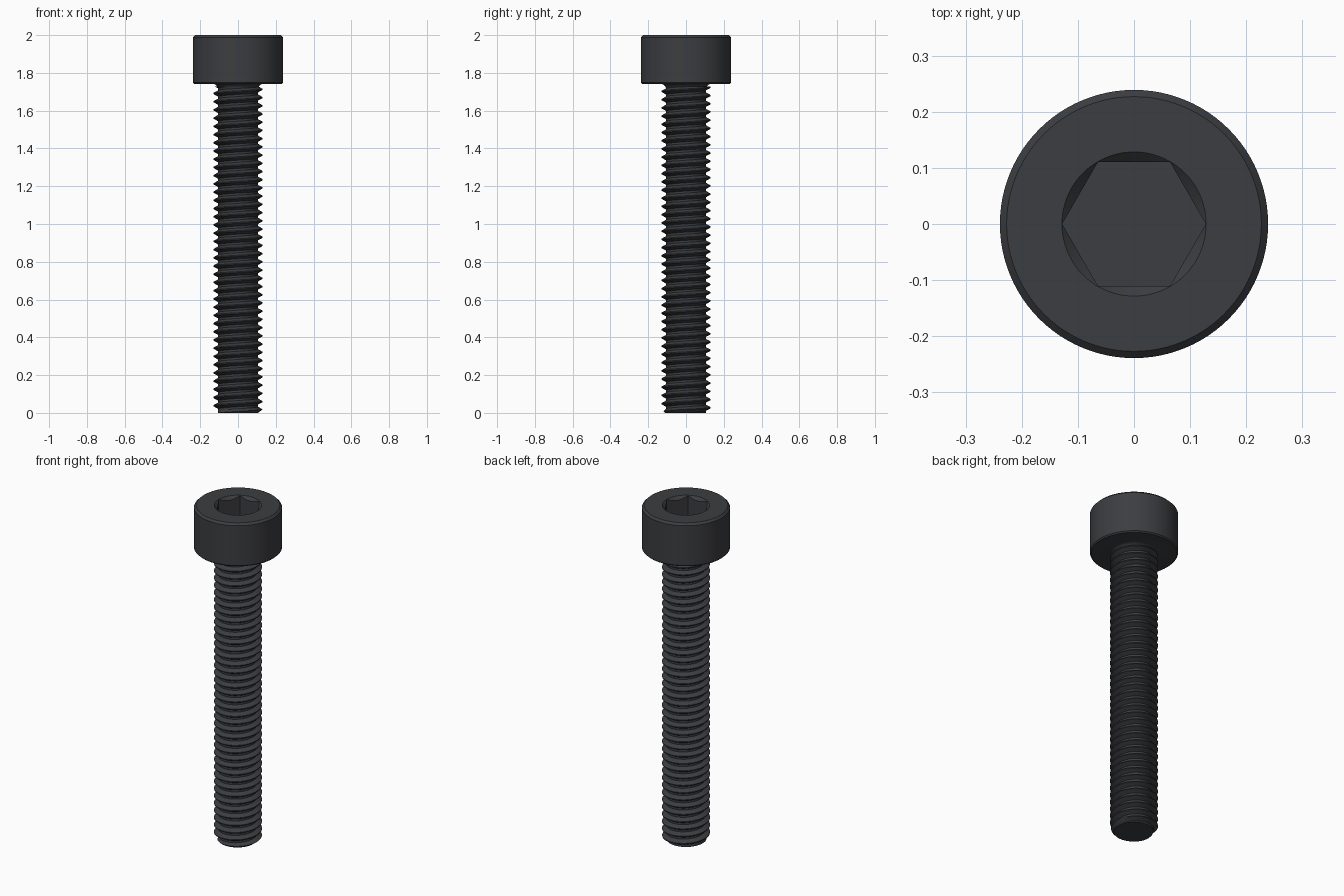
import bpy, bmesh, math

if "Cube" in bpy.data.objects:
    bpy.data.objects.remove(bpy.data.objects["Cube"])

HEAD_Z, TOP = 1.742, 2.0
PITCH, MAJOR, MINOR = 0.0435, 0.13, 0.105
STEPS = 64

black = bpy.data.materials.new("black_steel")
black.diffuse_color = (0.045, 0.047, 0.052, 1)
black.use_nodes = True
black.node_tree.nodes["Principled BSDF"].inputs["Base Color"].default_value = black.diffuse_color


def finish(name, bm):
    bmesh.ops.recalc_face_normals(bm, faces=bm.faces[:])
    mesh = bpy.data.meshes.new(name)
    bm.to_mesh(mesh)
    bm.free()
    ob = bpy.data.objects.new(name, mesh)
    bpy.context.collection.objects.link(ob)
    mesh.materials.append(black)
    return ob


def lathe(name, profile, segments):
    """Closed solid from (radius, z) points, capped at both ends."""
    bm = bmesh.new()
    rings = [[bm.verts.new((r * math.cos(2 * math.pi * i / segments),
                            r * math.sin(2 * math.pi * i / segments), z))
              for i in range(segments)] for r, z in profile]
    for a, b in zip(rings, rings[1:]):
        for i in range(segments):
            j = (i + 1) % segments
            bm.faces.new((a[i], a[j], b[j], b[i]))
    bm.faces.new(rings[0])
    bm.faces.new(rings[-1])
    return finish(name, bm)


def smooth(ob, degrees):
    bpy.ops.object.select_all(action='DESELECT')
    ob.select_set(True)
    bpy.context.view_layer.objects.active = ob
    bpy.ops.object.shade_smooth_by_angle(angle=math.radians(degrees))


# Head with chamfered rims and a small fillet down to the shank
fillet = [(MINOR + 0.03 * (1 - math.sin(a)), HEAD_Z - 0.03 * (1 - math.cos(a)))
          for a in (math.radians(d) for d in (90, 67, 45, 22, 0))]
head = lathe("head", fillet + [(0.232, HEAD_Z), (0.239, HEAD_Z + 0.007),
                               (0.239, TOP - 0.012), (0.227, TOP)], 96)

# Hex socket with a conical lead-in
cutters = [lathe("socket_lead_in", [(0.1, TOP - 0.0285), (0.1485, TOP + 0.02)], 96),
           lathe("socket_hex", [(0.128, TOP - 0.125), (0.128, TOP + 0.05)], 6)]
bpy.context.view_layer.objects.active = head
for c in cutters:
    mod = head.modifiers.new(c.name, 'BOOLEAN')
    mod.operation, mod.solver, mod.object = 'DIFFERENCE', 'EXACT', c
    bpy.ops.object.modifier_apply(modifier=mod.name)
for c in cutters:
    bpy.data.objects.remove(c)
smooth(head, 25)

# Threaded shank: helical sheet of a V profile, trimmed flat at both ends
profile = [(MINOR, 0.0), (MAJOR, 0.3125), (MAJOR, 0.4375), (MINOR, 0.75)]
bm = bmesh.new()
cols = []
for i in range(STEPS * 43):
    a = 2 * math.pi * i / STEPS
    col = []
    for r, f in profile:
        z = PITCH * (i / STEPS + f - 2)
        r = min(r, max(MINOR, 0.11 + z))  # end chamfer
        col.append(bm.verts.new((r * math.cos(a), r * math.sin(a), z)))
    cols.append(col)
for i in range(len(cols) - 1):
    a, b = cols[i], cols[i + 1]
    for k in range(3):
        bm.faces.new((a[k], b[k], b[k + 1], a[k + 1]))
    if i + 1 + STEPS < len(cols):
        c, d = cols[i + STEPS], cols[i + 1 + STEPS]
        bm.faces.new((a[3], b[3], d[0], c[0]))
for z, n in ((0.0, -1), (HEAD_Z - 0.015, 1)):
    bmesh.ops.bisect_plane(bm, geom=bm.verts[:] + bm.edges[:] + bm.faces[:],
                           plane_co=(0, 0, z), plane_no=(0, 0, n), clear_outer=True)
bmesh.ops.holes_fill(bm, edges=[e for e in bm.edges if e.is_boundary], sides=0)
smooth(finish("threaded_shank", bm), 25)
